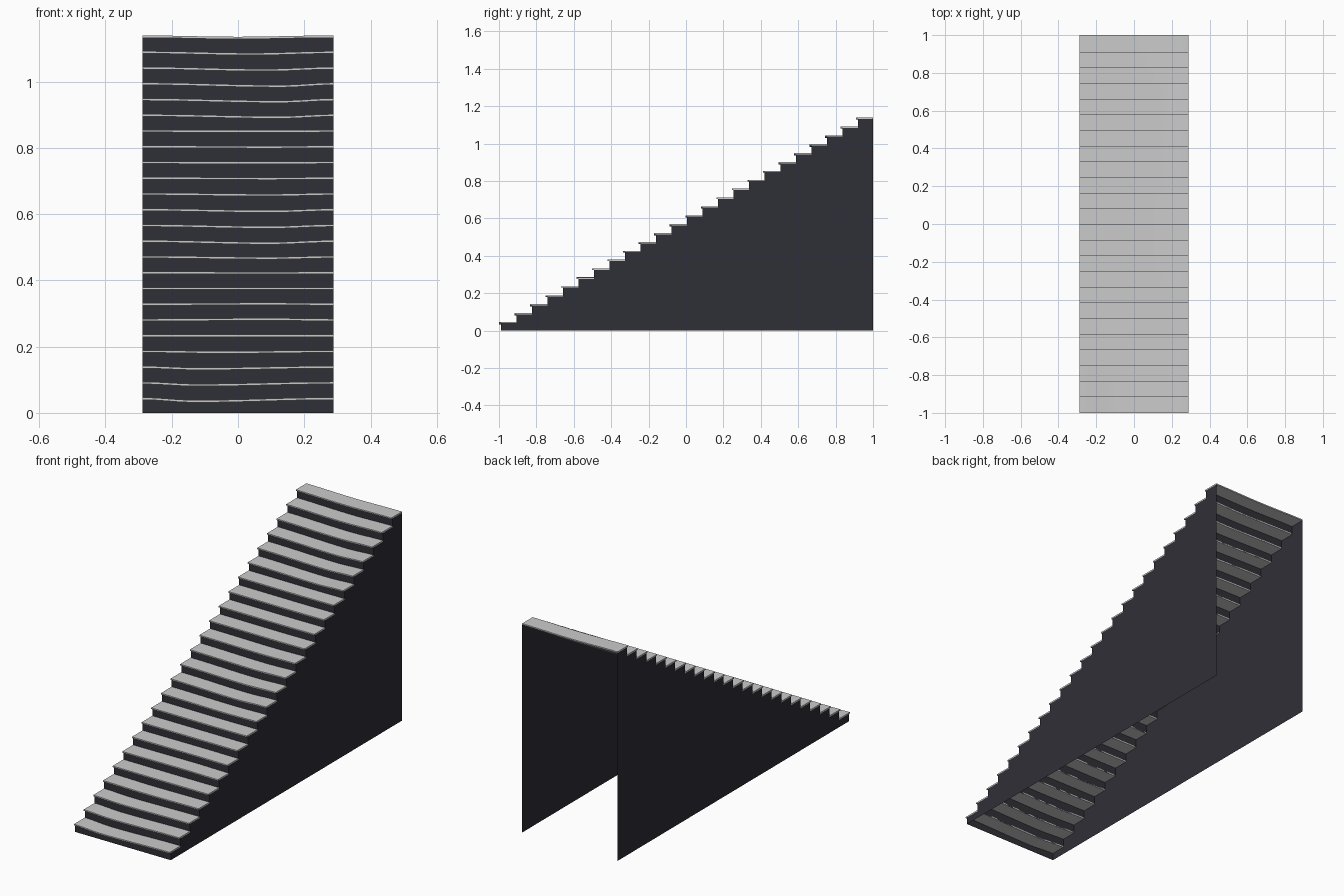
import bpy, math

if "Cube" in bpy.data.objects:
    bpy.data.objects.remove(bpy.data.objects["Cube"])

N = 24             # number of steps
RISE = 1.14 / N
PITCH = 0.083      # going of each step
NOSE = 0.010       # tread overhang
THICK = 0.007
W = 0.288          # half width
SEG = 16
XS = [-W + 2 * W * k / SEG for k in range(SEG + 1)]

dark = bpy.data.materials.new("dark_paint")
dark.diffuse_color = (0.028, 0.028, 0.038, 1)
dark.use_nodes = True
dark.node_tree.nodes["Principled BSDF"].inputs["Base Color"].default_value = dark.diffuse_color

# Worn tread: (step, depth of wear, x of the deepest point), interpolated
WEAR = [(0, .008, -.13), (2, .005, -.12), (5, -.002, .1), (8, .001, .1),
        (10, .006, .1), (12, .005, .1), (14, .001, .1), (17, .001, .1),
        (18, .006, .13), (20, .007, .13), (23, .004, 0)]


def top_z(i, x):
    for a, b in zip(WEAR, WEAR[1:]):
        if a[0] <= i <= b[0]:
            f = (i - a[0]) / (b[0] - a[0])
            depth, c = (a[k] + (b[k] - a[k]) * f for k in (1, 2))
            break
    side = (x - c) / ((W - c) if x > c else (W + c))
    return (i + 1) * RISE - 0.001 - depth * (1 + math.cos(math.pi * side)) / 2


def build(name, verts, faces, mat=None):
    me = bpy.data.meshes.new(name)
    me.from_pydata(verts, [], faces)
    me.update()
    ob = bpy.data.objects.new(name, me)
    bpy.context.collection.objects.link(ob)
    if mat:
        me.materials.append(mat)
    return ob


for i in range(N):
    y0 = -1 + i * PITCH
    y1 = min(y0 + PITCH + NOSE, 1.0)
    if i == N - 1:
        y1 = 1.0
    # Tread: thin slab swept across the width
    verts, faces = [], []
    for x in XS:
        z = top_z(i, x)
        verts += [(x, y0, z - THICK), (x, y1, z - THICK), (x, y1, z), (x, y0, z)]
    for k in range(SEG):
        a, b = 4 * k, 4 * k + 4
        for j in range(4):
            n = (j + 1) % 4
            faces.append((a + j, a + n, b + n, b + j))
    faces += [(3, 2, 1, 0), tuple(4 * SEG + j for j in range(4))]
    build(f"tread_{i + 1:02d}", verts, faces)

    # Riser: single sheet between this tread and the one below
    verts, faces = [], []
    for x in XS:
        low = top_z(i - 1, x) - THICK if i else 0
        verts += [(x, y0 + NOSE, low), (x, y0 + NOSE, top_z(i, x) - THICK)]
    for k in range(SEG):
        a = 2 * k
        faces.append((a, a + 2, a + 3, a + 1))
    build(f"riser_{i + 1:02d}", verts, faces, dark)

# Side panels: stepped sheets made from one column per step
for name, x in (("left_side_panel", -W), ("right_side_panel", W)):
    verts, faces = [], []
    for i in range(N):
        ya = -1 + NOSE + i * PITCH
        yb = ya + PITCH if i < N - 1 else 1.0
        z = top_z(i, x) - THICK
        n = len(verts)
        verts += [(x, ya, 0), (x, yb, 0), (x, yb, z), (x, ya, z)]
        f = (n, n + 1, n + 2, n + 3)
        faces.append(f if x > 0 else f[::-1])
    build(name, verts, faces, dark)
